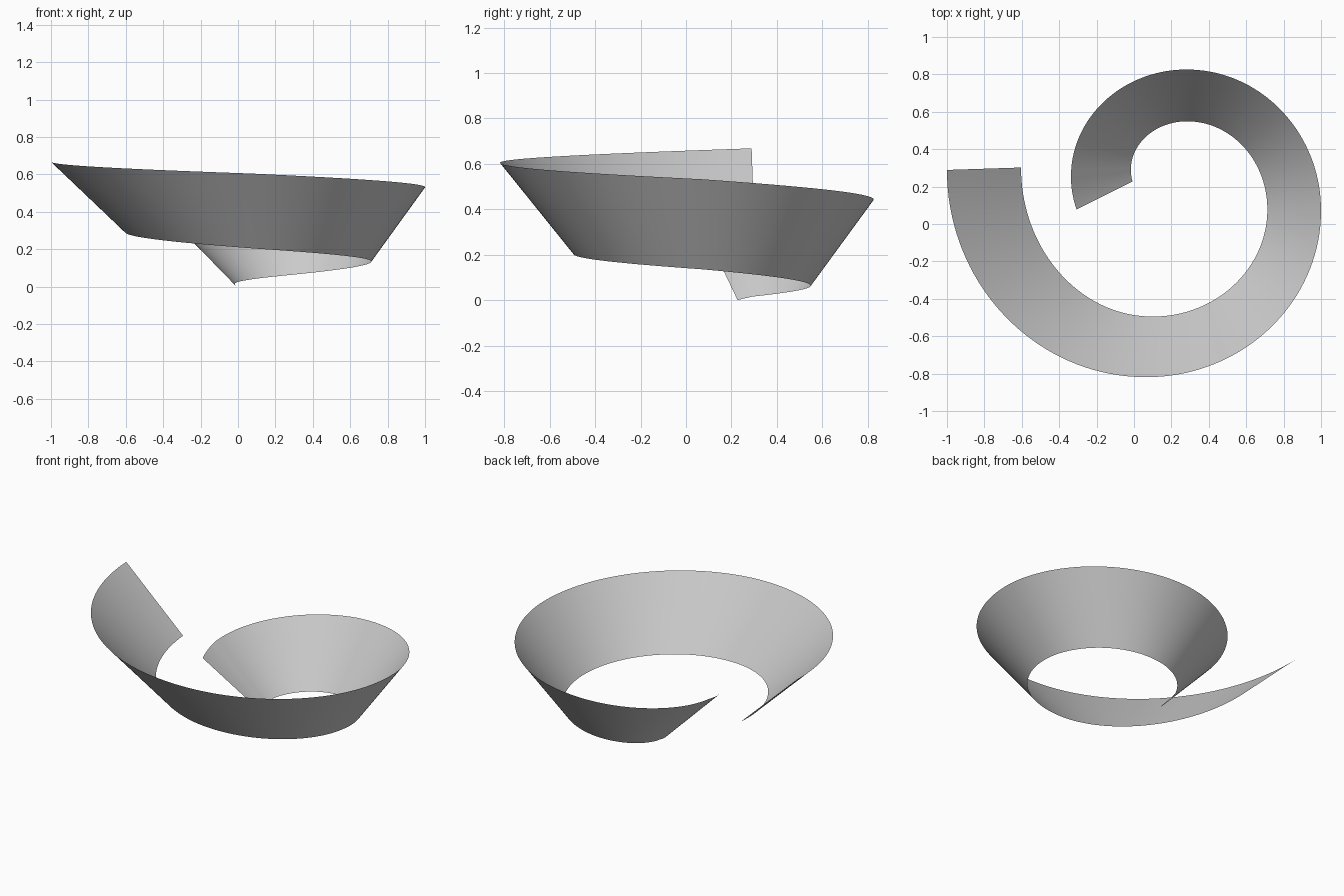
import bpy
from mathutils import Vector
from mathutils.geometry import interpolate_bezier

if "Cube" in bpy.data.objects:
    bpy.data.objects.remove(bpy.data.objects["Cube"])

# Rail keys: start, left, top, right, bottom, end of the widening spiral
inner_keys = [(-.008, .227, 0), (-.017, .29, .015), (.284, .549, .063),
              (.713, .078, .135), (.1, -.495, .203), (-.604, .302, .292)]
outer_keys = [(-.307, .078, .313), (-.337, .254, .347), (.281, .826, .443),
              (1.0, .072, .532), (.065, -.819, .605), (-1.0, .289, .668)]
axis_dirs = [(0, 1), (1, 0), (0, -1), (-1, 0), (0, 1)]


def rail(keys, start_dir):
    """Smooth spiral edge through the keys, using quarter-ellipse handles."""
    dirs = [Vector((*d, 0)) for d in [start_dir] + axis_dirs]
    keys = [Vector(k) for k in keys]
    pts = [keys[0]]
    for i in range(len(keys) - 1):
        a, b = keys[i], keys[i + 1]
        d = b - a
        k = .345 if i == 0 else .5523
        rise = Vector((0, 0, d.z / 3))
        h1 = a + dirs[i] * d.dot(dirs[i]) * k + rise
        h2 = b - dirs[i + 1] * d.dot(dirs[i + 1]) * k - rise
        steps = 12 if i == 0 else 36
        pts += interpolate_bezier(a, h1, h2, b, steps + 1)[1:]
    return pts


inner = rail(inner_keys, (-.25, .968))
outer = rail(outer_keys, (-.33, .944))

# Flared ribbon: ruled surface between the two edges
cols = 4
verts = [a.lerp(b, j / cols) for a, b in zip(inner, outer) for j in range(cols + 1)]
w = cols + 1
faces = [(i * w + j, i * w + j + 1, (i + 1) * w + j + 1, (i + 1) * w + j)
         for i in range(len(inner) - 1) for j in range(cols)]
mesh = bpy.data.meshes.new("spiral_ribbon")
mesh.from_pydata(verts, [], faces)
mesh.shade_smooth()
ribbon = bpy.data.objects.new("spiral_ribbon", mesh)
bpy.context.collection.objects.link(ribbon)
